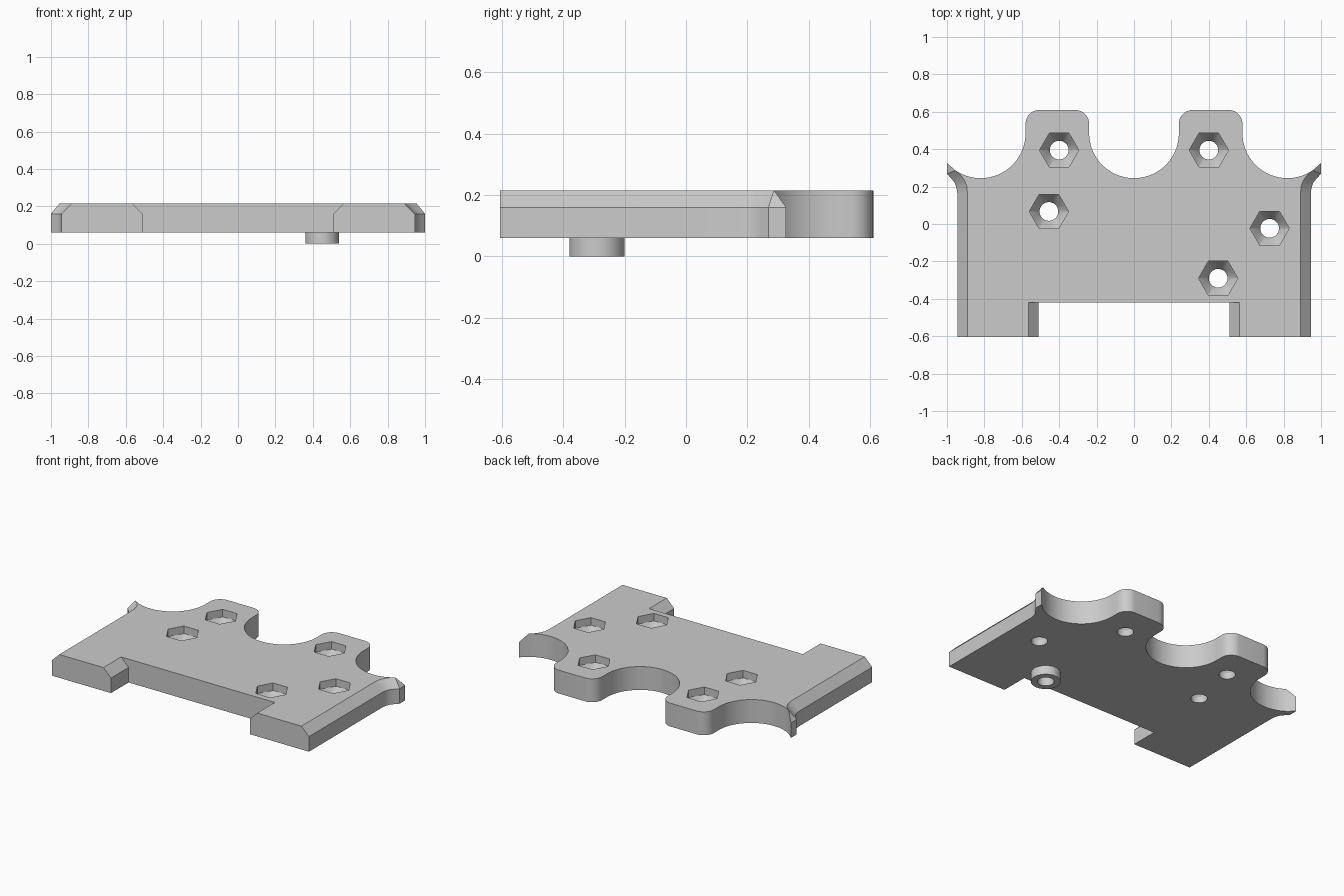
import bpy, bmesh, math

if "Cube" in bpy.data.objects:
    bpy.data.objects.remove(bpy.data.objects["Cube"])

Z0, ZC, Z1 = 0.06, 0.16, 0.215      # underside, chamfer start, top
R, CY = 0.24, 0.485                 # scallop radius and centre height

grey = bpy.data.materials.new("plain grey")
grey.diffuse_color = (0.6, 0.6, 0.6, 1)
grey.use_nodes = True
grey.node_tree.nodes["Principled BSDF"].inputs["Base Color"].default_value = grey.diffuse_color


def stack(name, rings):
    """Solid made of matching rings of points, capped at both ends."""
    bm = bmesh.new()
    loops = [[bm.verts.new(p) for p in r] for r in rings]
    n = len(loops[0])
    for a, b in zip(loops, loops[1:]):
        for i in range(n):
            j = (i + 1) % n
            bm.faces.new((a[i], a[j], b[j], b[i]))
    bm.faces.new(loops[0][::-1])
    bm.faces.new(loops[-1])
    bmesh.ops.remove_doubles(bm, verts=bm.verts, dist=1e-5)
    bmesh.ops.recalc_face_normals(bm, faces=bm.faces)
    me = bpy.data.meshes.new(name)
    bm.to_mesh(me)
    bm.free()
    ob = bpy.data.objects.new(name, me)
    bpy.context.collection.objects.link(ob)
    me.materials.append(grey)
    return ob


def arc(cx, cy, r, a0, a1, n):
    return [(cx + r * math.cos(math.radians(a0 + (a1 - a0) * i / n)),
             cy + r * math.sin(math.radians(a0 + (a1 - a0) * i / n))) for i in range(n + 1)]


# Right half of the outline: (lower point, chamfered top point) from notch to middle
tip = (0.955, CY - math.sqrt(R * R - 0.135 ** 2))
half = [((0.51, -0.42), (0.565, -0.42)),
        ((0.51, -0.605), (0.565, -0.605)),
        ((0.945, -0.605), (0.89, -0.605)),
        ((0.945, 0.165), (0.89, 0.165)),
        ((0.949, 0.195), (0.894, 0.203)),
        ((0.960, 0.222), (0.907, 0.235)),
        ((0.978, 0.245), (0.927, 0.262)),
        ((1.0, 0.268), tip),
        ((1.0, 0.326), tip),
        (tip, tip)]
a0 = math.degrees(math.atan2(tip[1] - CY, tip[0] - 0.82))
edge = arc(0.82, CY, R, a0, -180, 24)[1:]             # outer scallop
edge += arc(0.505, 0.535, 0.075, 0, 90, 8)            # tab corners
edge += arc(0.315, 0.535, 0.075, 90, 180, 8)
edge += arc(0, CY, R, 0, -90, 16)                     # half of middle scallop
half += [(p, p) for p in edge]
mirrored = [((-a[0], a[1]), (-b[0], b[1])) for a, b in half[-2::-1]]
outline = half + mirrored

plate = stack("plate", [[(*a, Z0) for a, b in outline],
                        [(*a, ZC) for a, b in outline],
                        [(*b, Z1) for a, b in outline]])


# Boss under the front right hole
def ring(cx, cy, r, z, n=48):
    return [(cx + r * math.cos(2 * math.pi * i / n),
             cy + r * math.sin(2 * math.pi * i / n), z) for i in range(n)]


boss = stack("boss", [ring(0.45, -0.29, 0.09, 0), ring(0.45, -0.29, 0.09, Z0 + 0.01)])


# Nut pockets: hexagon on top, tapering to a round through hole
def hexagon(cx, cy, r, z, n=48):
    pts = []
    for i in range(n):
        a = 2 * math.pi * i / n
        d = r * math.cos(math.pi / 6) / math.cos(a % (math.pi / 3) - math.pi / 6)
        pts.append((cx + d * math.cos(a), cy + d * math.sin(a), z))
    return pts


def cut(ob, cutter):
    m = ob.modifiers.new("hole", 'BOOLEAN')
    m.operation, m.solver, m.object = 'DIFFERENCE', 'EXACT', cutter
    bpy.context.view_layer.objects.active = ob
    bpy.ops.object.modifier_apply(modifier=m.name)


for x, y in [(-0.4, 0.395), (0.4, 0.395), (-0.455, 0.067), (0.725, -0.023), (0.45, -0.29)]:
    cutter = stack("hole_cutter", [ring(x, y, 0.05, -0.02), ring(x, y, 0.05, 0.10),
                                   ring(x, y, 0.065, 0.125), hexagon(x, y, 0.105, 0.165),
                                   hexagon(x, y, 0.105, 0.25)])
    cut(plate, cutter)
    if y < -0.2:
        cut(boss, cutter)
    bpy.data.objects.remove(cutter)

# Smooth curved walls, sharp corners
for ob in (plate, boss):
    bpy.ops.object.select_all(action='DESELECT')
    ob.select_set(True)
    bpy.context.view_layer.objects.active = ob
    bpy.ops.object.shade_smooth_by_angle(angle=math.radians(25))
